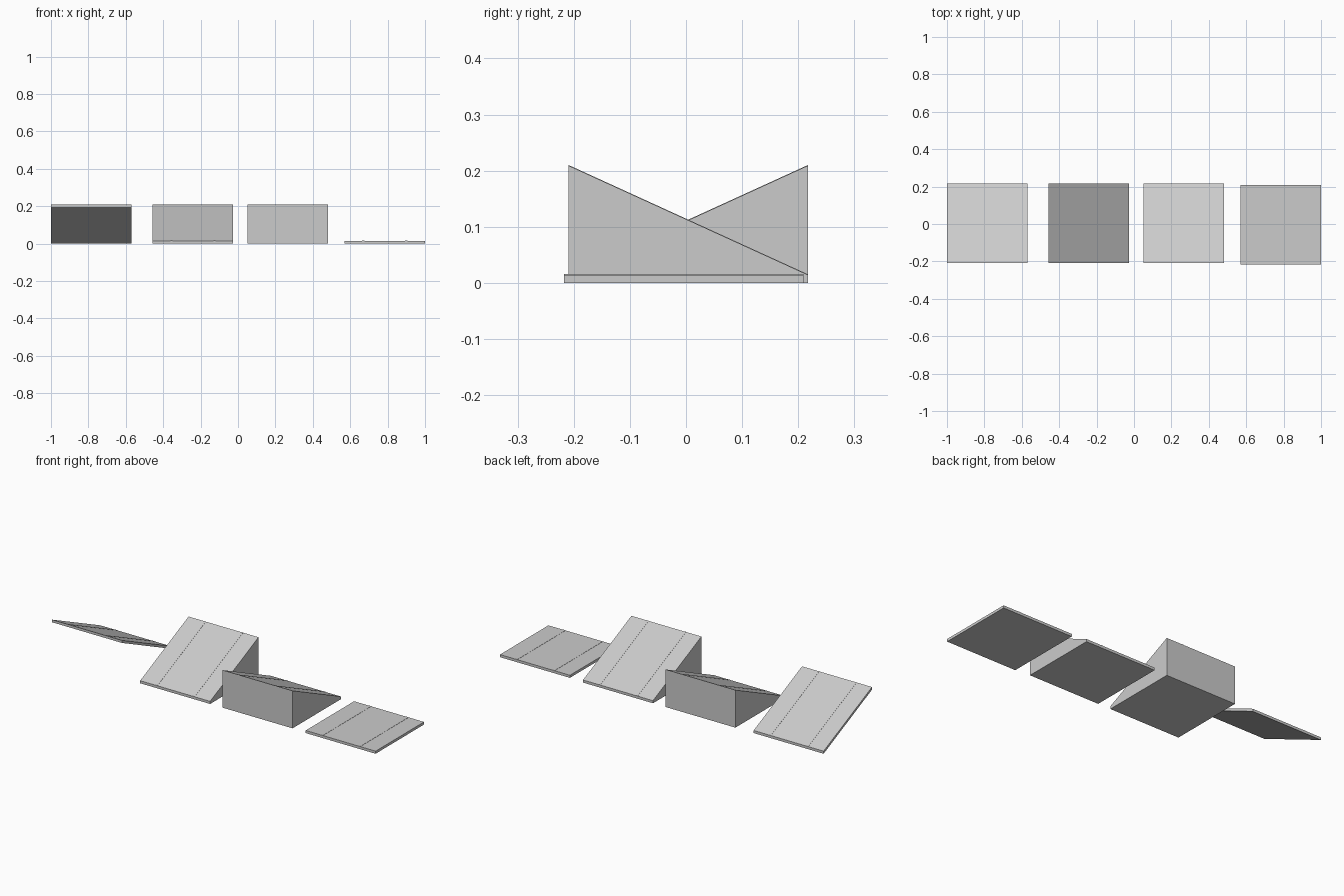
import bpy

if "Cube" in bpy.data.objects:
    bpy.data.objects.remove(bpy.data.objects["Cube"])

W = 0.431          # tile width along x
T = 0.0145         # slab thickness
H = 0.209          # raised edge height


def prism(name, x0, x1, profile):
    """Extrude a (y, z) profile along x."""
    n = len(profile)
    verts = [(x, y, z) for x in (x0, x1) for y, z in profile]
    faces = [tuple(range(n))[::-1], tuple(range(n, 2 * n))]
    faces += [(i, (i + 1) % n, n + (i + 1) % n, n + i) for i in range(n)]
    mesh = bpy.data.meshes.new(name)
    mesh.from_pydata(verts, [], faces)
    bm_fix(mesh)
    obj = bpy.data.objects.new(name, mesh)
    bpy.context.collection.objects.link(obj)
    return obj


def bm_fix(mesh):
    import bmesh
    bm = bmesh.new()
    bm.from_mesh(mesh)
    bmesh.ops.recalc_face_normals(bm, faces=bm.faces)
    bm.to_mesh(mesh)
    bm.free()


def tile(name, cx, y0, y1, z0, z1, base0, base1):
    """Road tile: top runs z0 -> z1 and underside base0 -> base1 from front to back."""
    prism(name, cx - W / 2, cx + W / 2,
          [(y0, base0), (y1, base1), (y1, z1), (y0, z0)])
    # thin lane strips on the top surface
    for side, s in (("left", -1), ("right", 1)):
        x = cx + s * 0.115
        prism(f"{name}_{side}_strip", x - 0.006, x + 0.006,
              [(y0, z0 - 0.002), (y1, z1 - 0.002), (y1, z1 + 0.001), (y0, z0 + 0.001)])


F, B = -0.209, 0.217

# thin tilted ramp, raised at the front
tile("tilted_slab", -1 + W / 2, F, B, H, T, H - T, 0)
# solid ramp, raised at the back
tile("ramp_rising_back", -0.241, F, B, T, H, 0, 0)
# solid ramp, raised at the front
tile("ramp_rising_front", 0.267, F, B, H, T, 0, 0)
# flat tile
tile("flat_slab", 1 - W / 2, -0.217, 0.209, T, T, 0, 0)
